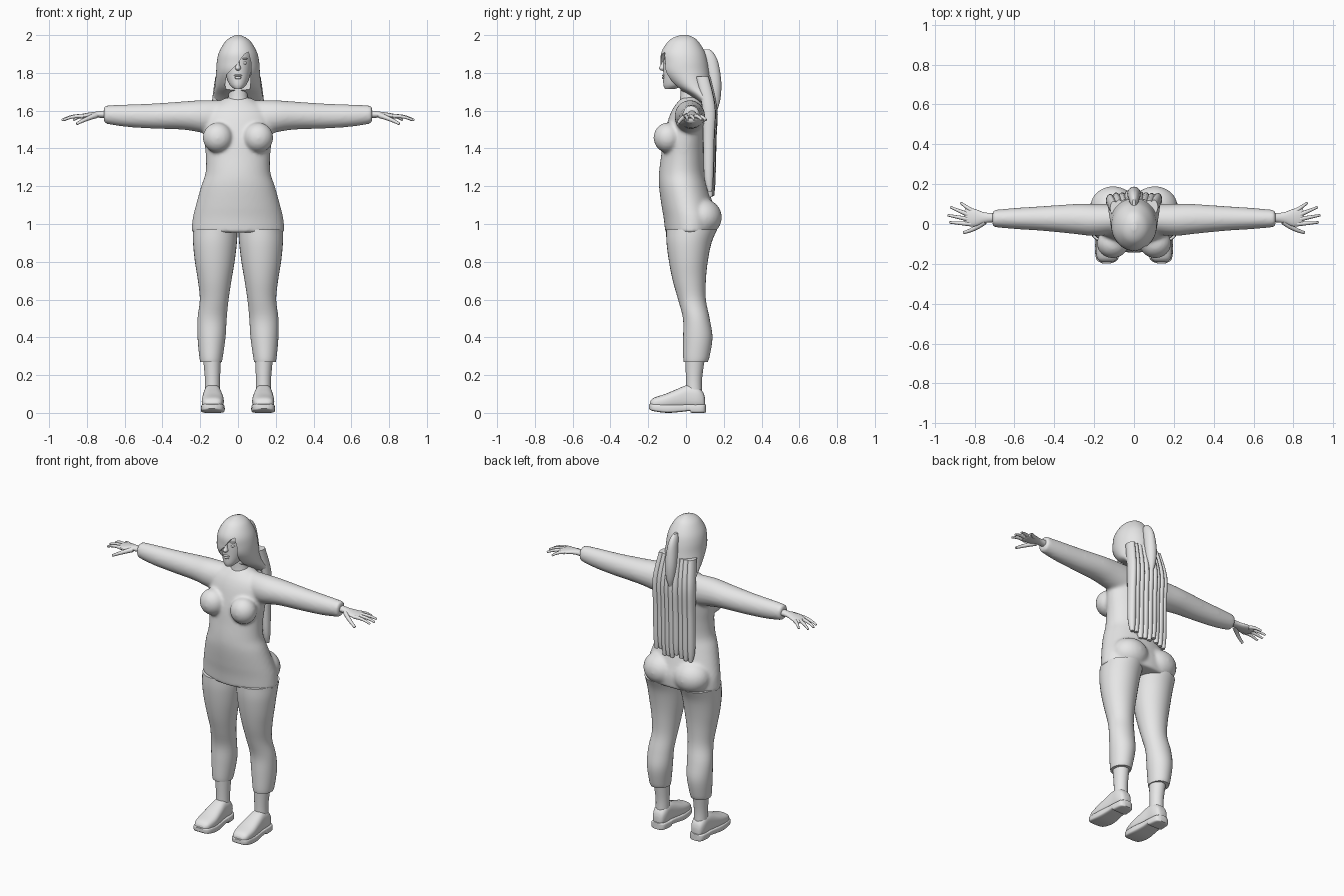
import bpy, bmesh, math, random
from mathutils import Vector, Matrix

random.seed(4)
cube = bpy.data.objects.get("Cube")
if cube:
    bpy.data.objects.remove(cube)

grey = bpy.data.materials.new("plain_grey")
grey.use_nodes = True
tone = (0.8, 0.8, 0.8, 1)
grey.diffuse_color = tone
grey.node_tree.nodes["Principled BSDF"].inputs["Base Color"].default_value = tone


def select(obj):
    bpy.ops.object.select_all(action='DESELECT')
    obj.select_set(True)
    bpy.context.view_layer.objects.active = obj


def smooth(obj, degrees=42):
    select(obj)
    bpy.ops.object.shade_smooth_by_angle(angle=math.radians(degrees))
    return obj


def make(name, bm):
    bmesh.ops.recalc_face_normals(bm, faces=bm.faces)
    mesh = bpy.data.meshes.new(name)
    bm.to_mesh(mesh)
    bm.free()
    obj = bpy.data.objects.new(name, mesh)
    bpy.context.collection.objects.link(obj)
    mesh.materials.append(grey)
    return smooth(obj)


def refine(rows, steps):
    """Pass a smooth curve through the given rows."""
    rows = [Vector(r) for r in rows]
    out = []
    for i in range(len(rows) - 1):
        b, c = rows[i], rows[i + 1]
        a, d = rows[max(i - 1, 0)], rows[min(i + 2, len(rows) - 1)]
        for k in range(steps):
            t = k / steps
            out.append(b + (c - a) * (t / 2) + (a * 2 - b * 5 + c * 4 - d) * (t * t / 2)
                       + (b * 3 - a - c * 3 + d) * (t ** 3 / 2))
    return out + [rows[-1]]


def loft(name, rows, axis='z', side=1, square=1.0, segs=32, steps=4):
    """Rows: position on the axis, then low and high bounds of both other axes."""
    bm = bmesh.new()
    rings = []
    for t, a, b, c, d in refine(rows, steps):
        ring = []
        for k in range(segs):
            ang = math.tau * k / segs
            u, v = (math.copysign(abs(f) ** square, f) for f in (math.cos(ang), math.sin(ang)))
            p, q = (a + b) / 2 + u * (b - a) / 2, (c + d) / 2 + v * (d - c) / 2
            x, y, z = {'x': (t, p, q), 'y': (p, t, q), 'z': (p, q, t)}[axis]
            ring.append(bm.verts.new((x * side, y, z)))
        rings.append(ring)
    for lo, hi in zip(rings, rings[1:]):
        for k in range(segs):
            n = (k + 1) % segs
            bm.faces.new((lo[k], lo[n], hi[n], hi[k]))
    bm.faces.new(rings[0])
    bm.faces.new(rings[-1])
    return make(name, bm)


def centred(rows):
    return [(z, -w, w, front, back) for z, w, front, back in rows]


def blob(name, centre, size):
    bm = bmesh.new()
    bmesh.ops.create_uvsphere(bm, u_segments=24, v_segments=16, radius=1)
    bm.transform(Matrix.Translation(centre) @ Matrix.Diagonal((*size, 1)))
    return make(name, bm)


def finger(name, points, side, thick):
    curve = bpy.data.curves.new(name, 'CURVE')
    curve.dimensions = '3D'
    curve.bevel_depth, curve.bevel_resolution, curve.use_fill_caps = thick, 3, True
    line = curve.splines.new('NURBS')
    line.points.add(len(points) - 1)
    line.use_endpoint_u, line.order_u = True, 3
    for i, (pt, (x, y, z)) in enumerate(zip(line.points, points)):
        pt.co, pt.radius = (x * side, y, z, 1), 1 - 0.5 * i / (len(points) - 1)
    obj = bpy.data.objects.new(name, curve)
    bpy.context.collection.objects.link(obj)
    curve.materials.append(grey)
    select(obj)
    bpy.ops.object.convert(target='MESH')
    smooth(bpy.context.object)


# Torso, bust, seat and sleeved arms, blended into one skin
parts = [loft("torso", centred([
    (.955, .246, -.11, .16), (1.03, .24, -.118, .165), (1.1, .223, -.13, .145),
    (1.2, .195, -.143, .115), (1.27, .172, -.143, .1), (1.36, .17, -.132, .1),
    (1.45, .18, -.12, .105), (1.55, .185, -.095, .11), (1.61, .16, -.07, .1),
    (1.65, .1, -.04, .09), (1.67, .06, -.02, .07)]), segs=48)]
for s in (1, -1):
    parts.append(blob("bust", (.107 * s, -.097, 1.457), (.08, .075, .08)))
    parts.append(blob("seat", (.105 * s, .085, 1.035), (.115, .105, .1)))
    parts.append(loft("arm", [
        (.08, -.05, .1, 1.46, 1.655), (.2, -.06, .1, 1.485, 1.655), (.3, -.05, .1, 1.5, 1.648),
        (.45, -.035, .09, 1.505, 1.638), (.6, -.025, .08, 1.515, 1.632),
        (.71, -.015, .07, 1.533, 1.627)], 'x', s))
body = parts[0]
select(body)
for p in parts:
    p.select_set(True)
bpy.ops.object.join()
body.name = "upper_body"
remesh = body.modifiers.new("blend", 'REMESH')
remesh.mode, remesh.voxel_size = 'VOXEL', 0.009
soft = body.modifiers.new("soften", 'SMOOTH')
soft.factor, soft.iterations = 0.5, 8
for m in ("blend", "soften"):
    bpy.ops.object.modifier_apply(modifier=m)
body.data.materials.clear()
body.data.materials.append(grey)
smooth(body, 60)

# Legs, ankles, shoes and hands
for s, tag in ((1, "left"), (-1, "right")):
    loft(tag + "_leg", [
        (.27, .085, .2, -.012, .115), (.3, .08, .205, -.015, .125), (.4, .066, .214, -.015, .14),
        (.5, .06, .214, -.016, .125), (.6, .05, .202, -.042, .105), (.7, .035, .212, -.07, .105),
        (.8, .018, .228, -.09, .115), (.9, .006, .238, -.103, .135),
        (.97, .002, .238, -.105, .165)], side=s)
    loft(tag + "_ankle", [(.1, .095, .175, .0, .085), (.18, .095, .175, .0, .085),
                          (.29, .09, .185, -.005, .1)], side=s)
    loft(tag + "_shoe", [
        (-.19, .105, .165, .03, .06), (-.17, .085, .185, .02, .08), (-.11, .075, .192, .02, .1),
        (-.05, .08, .188, .02, .125), (.01, .088, .182, .02, .148), (.06, .09, .18, .02, .14),
        (.09, .1, .17, .025, .11), (.1, .115, .155, .03, .08)], 'y', s, .75)
    loft(tag + "_sole", [
        (-.197, .115, .16, .022, .045), (-.175, .08, .19, .01, .048), (-.1, .07, .196, .0, .045),
        (-.02, .08, .188, .006, .045), (.02, .082, .186, .01, .045), (.03, .082, .186, .0, .045),
        (.09, .09, .18, .0, .045), (.106, .115, .155, .003, .045)], 'y', s, .4)
    loft(tag + "_palm", [
        (.69, .01, .055, 1.56, 1.602), (.75, .005, .058, 1.563, 1.595),
        (.8, -.012, .076, 1.56, 1.588), (.84, -.008, .08, 1.558, 1.58),
        (.85, .005, .07, 1.562, 1.576)], 'x', s)
    tips = [((.82, .0), (.925, .008), "index"), ((.83, .024), (.933, .044), "middle"),
            ((.83, .046), (.92, .084), "ring"), ((.81, .064), (.87, .106), "little")]
    for (x, y), (u, v), label in tips:
        finger(f"{tag}_{label}_finger", [(x, y, 1.57), ((x + u) / 2, (y + v) / 2, 1.575),
                                         (u, v, 1.55)], s, .012)
    finger(tag + "_thumb", [(.75, .012, 1.575), (.8, -.03, 1.56), (.855, -.043, 1.53)], s, .015)

# Neck, head and face
loft("neck", centred([(1.61, .07, -.04, .075), (1.68, .05, -.03, .065), (1.78, .05, -.03, .06)]))
loft("head", centred([
    (1.715, .02, -.112, -.06), (1.738, .045, -.12, .0), (1.79, .065, -.12, .04),
    (1.85, .074, -.12, .07), (1.91, .074, -.112, .08), (1.96, .055, -.08, .05)]))
loft("nose", centred([(1.813, .008, -.134, -.1), (1.825, .015, -.144, -.1),
                      (1.845, .009, -.132, -.1), (1.88, .007, -.119, -.1)]), segs=16)
for s, tag in ((1, "left"), (-1, "right")):
    blob(tag + "_eye", (.031 * s, -.1, 1.852), (.016, .013, .009))
    blob(tag + "_brow", (.031 * s, -.104, 1.875), (.022, .012, .004))
blob("upper_lip", (0, -.118, 1.786), (.022, .01, .006))
blob("lower_lip", (0, -.117, 1.774), (.018, .01, .007))

# Hair cap with a slanted fringe cut around the face
hair = loft("hair_cap", centred([
    (1.63, .134, .09, .145), (1.68, .13, .02, .145), (1.73, .122, -.065, .135),
    (1.8, .116, -.127, .125), (1.86, .112, -.134, .115), (1.91, .1, -.13, .1),
    (1.96, .072, -.1, .07), (1.985, .045, -.07, .045), (2, .012, -.03, .01)]), segs=48)
bm = bmesh.new()
outline = [(-.06, 1.6), (-.068, 1.74), (-.06, 1.79), (-.005, 1.845), (.035, 1.9),
           (.055, 1.91), (.07, 1.85), (.066, 1.75), (.06, 1.6)]
window = bm.faces.new([bm.verts.new((x, -.3, z)) for x, z in outline])
grown = bmesh.ops.extrude_face_region(bm, geom=[window])
bmesh.ops.translate(bm, vec=(0, .27, 0),
                    verts=[g for g in grown["geom"] if isinstance(g, bmesh.types.BMVert)])
cutter = make("face_cutter", bm)
cutter.hide_render = True
cut = hair.modifiers.new("face_opening", 'BOOLEAN')
cut.operation, cut.object, cut.solver = 'DIFFERENCE', cutter, 'EXACT'
select(hair)
bpy.ops.object.modifier_apply(modifier="face_opening")
bpy.data.objects.remove(cutter)
smooth(hair)

# Long hair strands down the back and the tied tail over them
count = 9
for i in range(count):
    f = i / (count - 1) * 2 - 1
    top, low = f * .1, f * .118
    dy = random.uniform(-.006, .004) - .012 * f * f
    end = 1.14 + random.random() * .04
    loft(f"back_strand_{i + 1}", [
        (end, low - .012, low + .012, .125 + dy, .148 + dy),
        (end + .08, low - .022, low + .022, .105 + dy, .155 + dy),
        (1.45, low - .022, low + .022, .1 + dy, .16 + dy),
        (1.62, low - .022, low + .022, .095 + dy, .165 + dy),
        (1.78, top - .02, top + .02, .06 + dy, .13 + dy)], segs=14)
loft("tied_tail", centred([
    (1.6, .008, .145, .165), (1.66, .026, .125, .182), (1.75, .034, .115, .187),
    (1.85, .028, .095, .172), (1.9, .02, .085, .15), (1.925, .008, .085, .125)]), segs=20)
